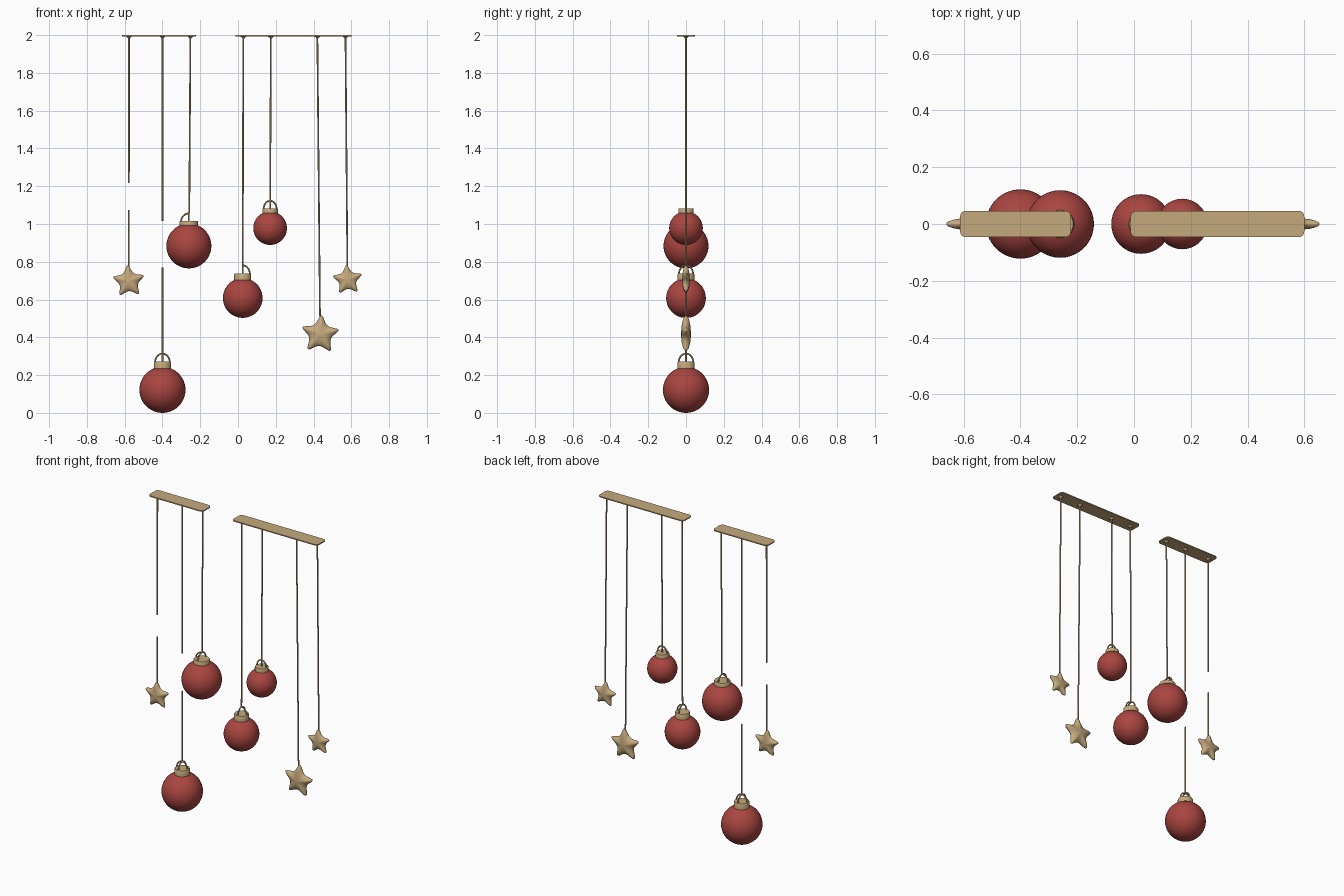
import bpy, bmesh, math
from mathutils import Vector, Matrix

if "Cube" in bpy.data.objects:
    bpy.data.objects.remove(bpy.data.objects["Cube"])


def material(name, col):
    m = bpy.data.materials.new(name)
    m.diffuse_color = (*col, 1)
    m.use_nodes = True
    m.node_tree.nodes["Principled BSDF"].inputs["Base Color"].default_value = m.diffuse_color
    return m


RED = material("ornament red", (0.40, 0.06, 0.052))
GOLD = material("pale gold", (0.56, 0.40, 0.205))


def finish(name, bm, mat, angle=40):
    bmesh.ops.recalc_face_normals(bm, faces=bm.faces)
    me = bpy.data.meshes.new(name)
    bm.to_mesh(me)
    bm.free()
    me.materials.append(mat)
    ob = bpy.data.objects.new(name, me)
    bpy.context.collection.objects.link(ob)
    bpy.context.view_layer.objects.active = ob
    ob.select_set(True)
    bpy.ops.object.shade_smooth_by_angle(angle=math.radians(angle))
    ob.select_set(False)
    return ob


def tube(name, pts, r, mat, sides=8):
    """Round wire through the given points."""
    bm = bmesh.new()
    pts = [Vector(p) for p in pts]
    rings = []
    for i, p in enumerate(pts):
        d = (pts[min(i + 1, len(pts) - 1)] - pts[max(i - 1, 0)]).normalized()
        q = Vector((0, 0, 1)).rotation_difference(d)
        rings.append([bm.verts.new(p + q @ Vector((r * math.cos(a), r * math.sin(a), 0)))
                      for a in (math.tau * k / sides for k in range(sides))])
    for a, b in zip(rings, rings[1:]):
        for k in range(sides):
            bm.faces.new((a[k], a[(k + 1) % sides], b[(k + 1) % sides], b[k]))
    bm.faces.new(rings[0])
    bm.faces.new(rings[-1])
    return finish(name, bm, mat)


def lathe(name, profile, loc, mat, sides=32):
    """Closed turned shape from (radius, height) pairs."""
    bm = bmesh.new()
    rings = [[bm.verts.new((loc[0] + r * math.cos(math.tau * k / sides),
                            loc[1] + r * math.sin(math.tau * k / sides), loc[2] + z))
              for k in range(sides)] for r, z in profile]
    for a, b in zip(rings, rings[1:]):
        for k in range(sides):
            bm.faces.new((a[k], a[(k + 1) % sides], b[(k + 1) % sides], b[k]))
    bm.faces.new(rings[0])
    bm.faces.new(rings[-1])
    return finish(name, bm, mat)


def ceiling_bar(name, x0, x1):
    """Thin plate with rounded corners."""
    bm = bmesh.new()
    bmesh.ops.create_cube(bm, size=1, matrix=Matrix.Translation(((x0 + x1) / 2, 0, 1.9965))
                          @ Matrix.Diagonal((x1 - x0, 0.093, 0.007, 1)))
    corners = [e for e in bm.edges if abs(e.verts[0].co.z - e.verts[1].co.z) > 0.005]
    bmesh.ops.bevel(bm, geom=corners, offset=0.020, segments=4, profile=0.5, affect='EDGES')
    finish(name, bm, GOLD)


def bauble(name, x, z, r, cap_r, cap_z, loop_z, arches):
    bm = bmesh.new()
    bmesh.ops.create_uvsphere(bm, u_segments=40, v_segments=24, radius=r,
                              matrix=Matrix.Translation((x, 0, z)))
    finish(name + "_ball", bm, RED, 60)
    # plain collar with a softened top edge
    base = z + r * 0.9 - cap_z
    lathe(name + "_cap", [(cap_r, base), (cap_r, -0.006), (cap_r * 0.93, 0)],
          (x, 0, cap_z), GOLD)
    # wire arches; each is (heading, start angle, end angle)
    h, w = loop_z - cap_z - 0.004, cap_r * 0.85
    for i, (head, a0, a1) in enumerate(arches):
        pts = []
        for k in range(17):
            a = math.radians(a0 + (a1 - a0) * k / 16)
            c = w * math.cos(a)
            pts.append((x + c * math.cos(head), c * math.sin(head),
                        cap_z - 0.006 + (h + 0.006) * math.sin(a)))
        tube(f"{name}_loop_{i + 1}", pts, 0.0045, GOLD)


def star(name, x, z, r, thick, tilt):
    """Puffy rounded five-pointed star."""
    out = [Vector((math.sin(math.pi * k / 5), math.cos(math.pi * k / 5)))
           * (r * (1.1 if k % 2 == 0 else 0.54)) for k in range(10)]
    for _ in range(3):  # corner cutting rounds the points
        out = [p.lerp(q, t) for p, q in zip(out, out[1:] + out[:1]) for t in (0.18, 0.82)]
    n = len(out)
    bm = bmesh.new()
    rot = Matrix.Rotation(math.radians(tilt), 2)
    levels = [math.radians(a) for a in (-80, -60, -42, -25, -10, 0, 10, 25, 42, 60, 80)]
    rings = []
    for a in levels:
        ring = []
        for p in out:
            v = rot @ (p * math.cos(a))
            ring.append(bm.verts.new((x + v.x, thick * math.sin(a), z + v.y)))
        rings.append(ring)
    for a, b in zip(rings, rings[1:]):
        for k in range(n):
            bm.faces.new((a[k], a[(k + 1) % n], b[(k + 1) % n], b[k]))
    for ring, y in ((rings[0], -thick), (rings[-1], thick)):
        c = bm.verts.new((x, y, z))
        for k in range(n):
            bm.faces.new((c, ring[k], ring[(k + 1) % n]))
    finish(name, bm, GOLD, 60)


# ceiling plates
ceiling_bar("left_ceiling_bar", -0.613, -0.222)
ceiling_bar("right_ceiling_bar", -0.012, 0.60)

# baubles
FULL_X, FULL_Y = (0, 0, 180), (math.pi / 2, 0, 180)
bauble("low_bauble", -0.400, 0.122, 0.122, 0.046, 0.272, 0.318, [FULL_X, FULL_Y])
bauble("left_bauble", -0.260, 0.884, 0.119, 0.049, 1.017, 1.060, [(0, 90, 180), FULL_Y])
bauble("middle_bauble", 0.025, 0.608, 0.105, 0.045, 0.738, 0.785, [(0, 0, 90), FULL_Y])
bauble("small_bauble", 0.170, 0.978, 0.089, 0.041, 1.083, 1.127, [FULL_X])

# stars
star("left_star", -0.579, 0.696, 0.086, 0.021, 3)
star("large_star", 0.435, 0.415, 0.102, 0.026, -4)
star("right_star", 0.580, 0.704, 0.080, 0.020, 4)

# hanging cords: top x, bottom x, bottom z, gap in the cord (if any)
cords = [
    (-0.577, -0.578, 0.775, (1.216, 1.073)),
    (-0.400, -0.400, 0.314, (1.015, 0.77)),
    (-0.252, -0.258, 1.058, None),
    (0.028, 0.025, 0.783, None),
    (0.174, 0.170, 1.08, None),
    (0.420, 0.434, 0.51, None),
    (0.569, 0.579, 0.77, None),
]
for i, (xt, xb, zb, gap) in enumerate(cords):
    def at(z):
        return (xb + (xt - xb) * (z - zb) / (1.993 - zb), 0, z)
    spans = [(1.993, gap[0]), (gap[1], zb)] if gap else [(1.993, zb)]
    for j, (a, b) in enumerate(spans):
        tube(f"cord_{i + 1}_{j + 1}", [at(a), at(b)], 0.0045, GOLD)
    # small fixing under the plate
    lathe(f"cord_fixing_{i + 1}", [(0.005, -0.010), (0.012, -0.003), (0.018, 0.001)],
          (xt, 0, 1.993), GOLD, 16)
